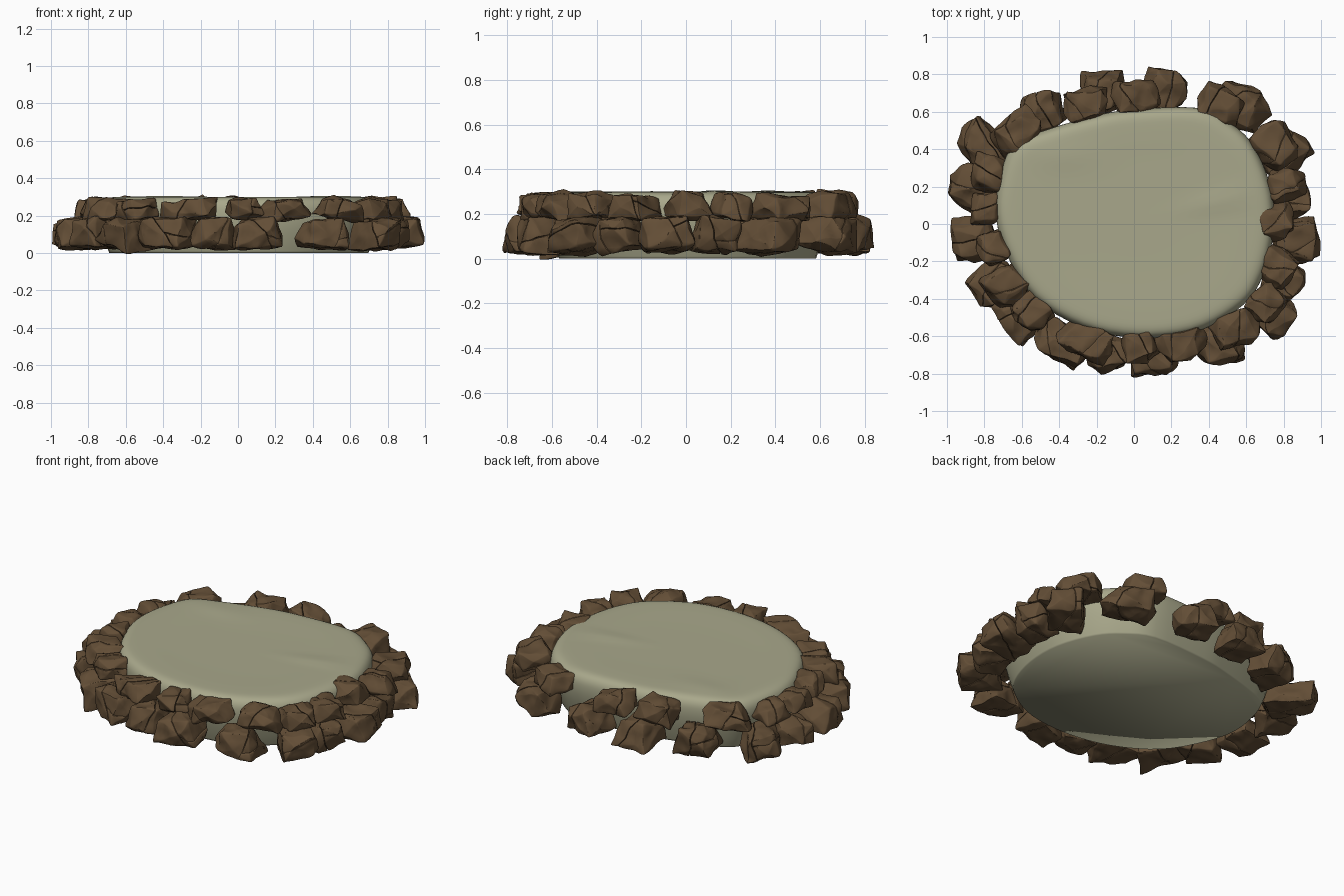
import bpy, bmesh, math, random
from mathutils import Vector, Matrix, noise

random.seed(23)
rnd = random.uniform

cube = bpy.data.objects.get("Cube")
if cube:
    bpy.data.objects.remove(cube, do_unlink=True)


def material(name, rgb):
    m = bpy.data.materials.new(name)
    m.use_nodes = True
    m.diffuse_color = (*rgb, 1)
    m.node_tree.nodes["Principled BSDF"].inputs["Base Color"].default_value = (*rgb, 1)
    return m


SAND = material("pale sand", (0.395, 0.39, 0.258))
STONE = material("brown stone", (0.125, 0.076, 0.037))


def add_object(name, bm, mat, angle):
    bmesh.ops.recalc_face_normals(bm, faces=bm.faces[:])
    mesh = bpy.data.meshes.new(name)
    bm.to_mesh(mesh)
    bm.free()
    mesh.materials.append(mat)
    obj = bpy.data.objects.new(name, mesh)
    bpy.context.collection.objects.link(obj)
    bpy.ops.object.select_all(action='DESELECT')
    obj.select_set(True)
    bpy.context.view_layer.objects.active = obj
    bpy.ops.object.shade_smooth_by_angle(angle=math.radians(angle))


def spline(points, closed, steps=4):
    # smooth curve through every point
    n = len(points)

    def at(i):
        return Vector(points[i % n] if closed else points[max(0, min(n - 1, i))])

    curve = []
    for i in range(n if closed else n - 1):
        a, b, c, d = (at(i + k) for k in (-1, 0, 1, 2))
        for s in range(steps):
            t = s / steps
            curve.append(b + (c - a) * t / 2 + (a * 2 - b * 5 + c * 4 - d) * t ** 2 / 2
                         + (b * 3 - a - c * 3 + d) * t ** 3 / 2)
    return curve if closed else curve + [at(n - 1)]


# Sand mound: one outline lofted up a rounded profile, with a flat closed base
OUTLINE = [(-.74, .07), (-.71, .28), (-.64, .43), (-.48, .5), (-.24, .57), (-.03, .61),
           (.35, .62), (.53, .53), (.65, .4), (.74, .16), (.74, -.09), (.67, -.32),
           (.55, -.46), (.32, -.58), (.02, -.61), (-.28, -.55), (-.54, -.39), (-.69, -.14)]
PROFILE = [(.93, 0), (.96, .06), (.99, .14), (1, .21), (.985, .265),
           (.93, .295), (.8, .3), (.55, .298), (.3, .297), (.05, .297)]


def dune(x, y):
    # low ridges toward the right and the back left
    return (.012 * math.exp(-((y - .13 - .2 * (x - .5)) / .05) ** 2 - ((x - .55) / .2) ** 2)
            + .01 * math.exp(-((y - .38) / .08) ** 2 - ((x + .42) / .2) ** 2))


def build_mound():
    bm = bmesh.new()
    rings = []
    outline = spline(OUTLINE, True)
    for scale, z in spline(PROFILE, False):
        rings.append([])
        for p in outline:
            x, y = p * scale
            lift = dune(x, y) * (1 - scale) * 2 if z > .28 else 0
            rings[-1].append(bm.verts.new((x, y, z + lift)))
    n = len(outline)
    for low, high in zip(rings, rings[1:]):
        for i in range(n):
            j = (i + 1) % n
            bm.faces.new((low[i], low[j], high[j], high[i]))
    bm.faces.new(rings[-1])
    bm.faces.new(rings[0][::-1])
    add_object("sand_mound", bm, SAND, 180)


build_mound()


# Rocks: chipped convex blocks, cracked into pieces
def rough_block(size):
    bm = bmesh.new()
    half = Vector(size) / 2
    signs = (-1, 1)
    points = [Vector((sx * rnd(.55, 1), sy * rnd(.5, 1), sz * rnd(.6, 1)))
              for sx in signs for sy in signs for sz in signs]
    for axis in range(3):
        for s in signs:
            p = Vector((rnd(-.5, .5), rnd(-.5, .5), rnd(-.5, .5)))
            p[axis] = s
            points.append(p)
    for p in points:
        # blocks are broader at the foot
        bm.verts.new((p.x * half.x * (1 - .18 * p.z), p.y * half.y * (1 - .1 * p.z),
                      p.z * half.z))
    bmesh.ops.convex_hull(bm, input=bm.verts[:])
    loose = [v for v in bm.verts if not v.link_faces]
    bmesh.ops.delete(bm, geom=loose, context='VERTS')
    bmesh.ops.dissolve_limit(bm, angle_limit=math.radians(9),
                             verts=bm.verts[:], edges=bm.edges[:])
    return bm


def cut_half(bm, point, normal):
    half = bm.copy()
    bmesh.ops.bisect_plane(half, geom=half.verts[:] + half.edges[:] + half.faces[:],
                           plane_co=point - normal * .001, plane_no=normal,
                           clear_outer=True)
    rim = [e for e in half.edges if e.is_boundary]
    if rim:
        bmesh.ops.holes_fill(half, edges=rim, sides=0)
    return half


def crack(bm, size, cuts):
    pieces = [bm]
    for k in range(cuts):
        whole = pieces.pop(0)
        middle = sum((v.co for v in whole.verts), Vector()) / len(whole.verts)
        middle.x += rnd(-.15, .15) * size[0]
        normal = Vector((1, rnd(-.7, .7), rnd(-.7, .7)))
        if k:
            normal = Vector((rnd(-.4, .4), rnd(-.5, .5), 1))
        normal.normalize()
        pieces += [cut_half(whole, middle, normal), cut_half(whole, middle, -normal)]
        whole.free()
    return pieces


def weather(bm, seed):
    # worn edges and an uneven surface
    bmesh.ops.remove_doubles(bm, verts=bm.verts[:], dist=.006)
    bmesh.ops.bevel(bm, geom=bm.edges[:], offset=.006, segments=2, profile=.6,
                    affect='EDGES', clamp_overlap=True)
    bmesh.ops.triangulate(bm, faces=bm.faces[:])
    for _ in range(3):
        long_edges = [e for e in bm.edges if e.calc_length() > .03]
        bmesh.ops.subdivide_edges(bm, edges=long_edges, cuts=1)
        bmesh.ops.triangulate(bm, faces=bm.faces[:])
    for v in bm.verts:
        v.co += noise.noise_vector(v.co * 14 + seed) * .014


def build_rock(name, x, y, size, z, cuts):
    whole = rough_block(size)
    seed = Vector((rnd(0, 50), rnd(0, 50), rnd(0, 50)))
    rock = bmesh.new()
    for piece in crack(whole, size, cuts):
        weather(piece, seed)
        scrap = bpy.data.meshes.new("scrap")
        piece.to_mesh(scrap)
        piece.free()
        rock.from_mesh(scrap)
        bpy.data.meshes.remove(scrap)
    # turn the block so its depth points away from the mound
    outward = math.atan2(y / .61 ** 2, x / .74 ** 2)
    turn = Matrix.Rotation(outward - math.pi / 2 + rnd(-.22, .22), 4, 'Z')
    tilt = Matrix.Rotation(rnd(-.15, .15), 4, 'Y')
    rock.transform(Matrix.Translation((x, y, z)) @ turn @ tilt)
    add_object(name, rock, STONE, 40)


# Each course lists x, y, length along the ring and depth away from it
LOWER = [(-.8, .4, .22, .33), (-.87, .2, .25, .24), (-.86, -.08, .25, .26),
         (-.76, -.31, .24, .27), (-.61, -.49, .26, .24), (-.38, -.63, .31, .22),
         (-.13, -.69, .24, .22), (.11, -.71, .27, .23), (.45, -.65, .27, .22),
         (.75, -.48, .22, .26), (.8, -.31, .22, .24), (.87, -.09, .24, .25),
         (.83, .14, .22, .24), (.8, .37, .22, .29), (.57, .63, .3, .25),
         (.17, .71, .25, .25), (-.18, .69, .23, .24), (-.5, .59, .24, .24)]
UPPER = [(-.62, .49, .28, .2), (-.77, .27, .2, .2), (-.79, .08, .18, .17),
         (-.75, -.13, .19, .19), (-.67, -.33, .24, .25), (-.55, -.47, .22, .2),
         (-.25, -.62, .31, .21), (.03, -.65, .19, .2), (.25, -.64, .27, .2),
         (.55, -.56, .26, .2), (.71, -.42, .22, .2), (.76, -.23, .21, .22),
         (.76, .01, .2, .2), (.8, .21, .18, .22), (.75, .42, .26, .24),
         (.46, .63, .25, .2), (.01, .68, .25, .19), (-.26, .63, .26, .2)]

for i, (x, y, length, depth) in enumerate(LOWER):
    build_rock(f"lower_rock_{i + 1}", x, y, (length, depth, .175), .105,
               random.choice((1, 2, 2)))
for i, (x, y, length, depth) in enumerate(UPPER):
    height = rnd(.11, .135)
    build_rock(f"upper_rock_{i + 1}", x, y, (length, depth, height), .17 + height / 2,
               random.choice((1, 1, 2)))
